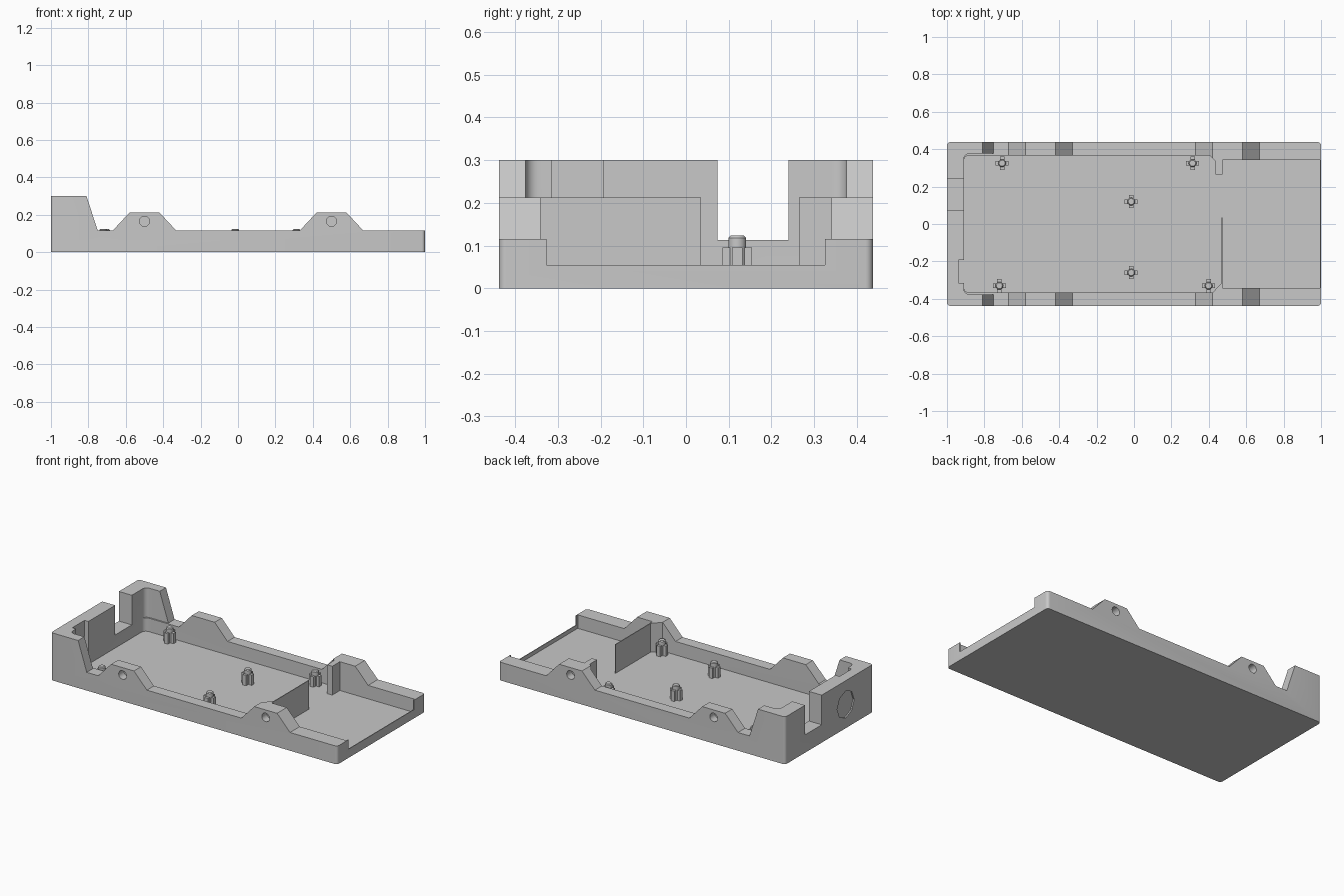
import bpy
import bmesh
from math import pi
from mathutils import Matrix

cube = bpy.data.objects.get("Cube")
if cube:
    bpy.data.objects.remove(cube, do_unlink=True)

grey = bpy.data.materials.new("plain grey")
grey.use_nodes = True
COLOUR = (0.58, 0.58, 0.58, 1)
grey.diffuse_color = COLOUR
grey.node_tree.nodes["Principled BSDF"].inputs["Base Color"].default_value = COLOUR

FLOOR, SILL, RIM, HUMP, TALL = 0.03, 0.055, 0.115, 0.212, 0.3
HALF = 0.438


def finish(name, bm):
    bmesh.ops.recalc_face_normals(bm, faces=bm.faces)
    mesh = bpy.data.meshes.new(name)
    bm.to_mesh(mesh)
    bm.free()
    mesh.materials.append(grey)
    ob = bpy.data.objects.new(name, mesh)
    bpy.context.collection.objects.link(ob)
    return ob


def prism(name, points, shift, rounded=None, radius=0.0):
    """Extrude a polygon along shift, rounding vertical edges picked by a test."""
    bm = bmesh.new()
    face = bm.faces.new([bm.verts.new(p) for p in points])
    new = bmesh.ops.extrude_face_region(bm, geom=[face])["geom"]
    bmesh.ops.translate(bm, vec=shift, verts=[v for v in new if isinstance(v, bmesh.types.BMVert)])
    if rounded:
        edges = [e for e in bm.edges
                 if abs(e.verts[0].co.z - e.verts[1].co.z) > 0.01
                 and (e.verts[0].co - e.verts[1].co).xy.length < 1e-4
                 and rounded(e.verts[0].co)]
        bmesh.ops.bevel(bm, geom=edges, offset=radius, segments=6, profile=0.5, affect='EDGES')
    return finish(name, bm)


def box(name, x0, x1, y0, y1, z0, z1):
    pts = [(x0, y0, z0), (x1, y0, z0), (x1, y1, z0), (x0, y1, z0)]
    return prism(name, pts, (0, 0, z1 - z0))


def cylinder(name, centre, radius, depth, axis, sides, chamfer=0.0):
    bm = bmesh.new()
    turn = {'X': Matrix.Rotation(pi / 2, 4, 'Y'), 'Y': Matrix.Rotation(pi / 2, 4, 'X'),
            'Z': Matrix.Identity(4)}[axis]
    bmesh.ops.create_cone(bm, cap_ends=True, segments=sides, radius1=radius, radius2=radius,
                          depth=depth, matrix=Matrix.Translation(centre) @ turn)
    if chamfer:
        top = [e for e in bm.edges if all(v.co.z > centre[2] for v in e.verts)]
        bmesh.ops.bevel(bm, geom=top, offset=chamfer, segments=1, affect='EDGES')
    return finish(name, bm)


# Tray block: side silhouette with a tall end and two humps
side = [(-1, 0), (1, 0), (1, RIM)]
for cx in (0.5, -0.5):
    side += [(cx + 0.17, RIM), (cx + 0.08, HUMP), (cx - 0.08, HUMP), (cx - 0.17, RIM)]
side += [(-0.75, RIM), (-0.81, TALL), (-1, TALL)]
tray = prism("tray", [(x, -HALF, z) for x, z in side], (0, 2 * HALF, 0),
             lambda c: abs(c.x) > 0.99, 0.018)

# Cutters: main cavity, wider upper cavity, end opening over a thin sill,
# cable notch, slot, end recess, side holes
plan = [(-0.91, 0.367), (0.405, 0.367), (0.437, 0.335), (0.437, 0.265), (0.473, 0.265),
        (0.473, 0.341), (0.995, 0.341), (0.995, -0.341), (0.473, -0.341), (0.473, -0.31),
        (0.42, -0.367), (-0.91, -0.367)]
upper = [(-0.91, 0.376), (-0.75, 0.376), (-0.75, -0.376), (-0.91, -0.376)]
at_end = lambda c: c.x < -0.9
cutters = [
    prism("cavity_cutter", [(x, y, FLOOR) for x, y in plan], (0, 0, 0.4), at_end, 0.03),
    prism("upper_cutter", [(x, y, RIM) for x, y in upper], (0, 0, 0.4), at_end, 0.03),
    box("opening_cutter", 0.98, 1.1, -0.327, 0.326, SILL, 0.5),
    box("notch_cutter", -1.1, -0.85, 0.074, 0.24, 0.113, 0.5),
    box("slot_cutter", -0.937, -0.85, -0.315, -0.193, FLOOR + 0.001, 0.5),
    cylinder("recess_cutter", (-1, -0.165, 0.15), 0.085, 0.016, 'X', 8),
]
for cx in (-0.5, 0.5):
    for s in (-1, 1):
        cutters.append(cylinder("hole_cutter", (cx, s * HALF, 0.165), 0.027, 0.1, 'Y', 24))
for cutter in cutters:
    cutter.hide_render = True
    mod = tray.modifiers.new(cutter.name, 'BOOLEAN')
    mod.operation = 'DIFFERENCE'
    mod.solver = 'EXACT'
    mod.object = cutter

# Apply the cuts, then drop the cutters
bpy.context.view_layer.update()
cut = bpy.data.meshes.new_from_object(tray.evaluated_get(bpy.context.evaluated_depsgraph_get()))
tray.modifiers.clear()
tray.data = cut
for cutter in cutters:
    bpy.data.objects.remove(cutter, do_unlink=True)

# Thin partition across the tray
box("partition", 0.468, 0.473, -0.345, 0.035, FLOOR - 0.01, HUMP)

# Standoff posts: chamfered round pin with four short fins
posts = [(-0.705, 0.325), (0.313, 0.325), (-0.015, 0.12), (-0.015, -0.26),
         (-0.72, -0.33), (0.399, -0.33)]
low = FLOOR - 0.01
for i, (x, y) in enumerate(posts, 1):
    cylinder(f"post_{i}_pin", (x, y, (low + 0.123) / 2), 0.021, 0.123 - low, 'Z', 20, 0.005)
    box(f"post_{i}_fin_x", x - 0.035, x + 0.035, y - 0.012, y + 0.012, low, 0.095)
    box(f"post_{i}_fin_y", x - 0.012, x + 0.012, y - 0.035, y + 0.035, low, 0.0952)

# Smooth the round surfaces only
bpy.ops.object.select_all(action='DESELECT')
for ob in bpy.context.collection.objects:
    if ob.type == 'MESH' and (ob.name == "tray" or ob.name.endswith("_pin")):
        ob.select_set(True)
        bpy.context.view_layer.objects.active = ob
bpy.ops.object.shade_smooth_by_angle(angle=pi / 6)
